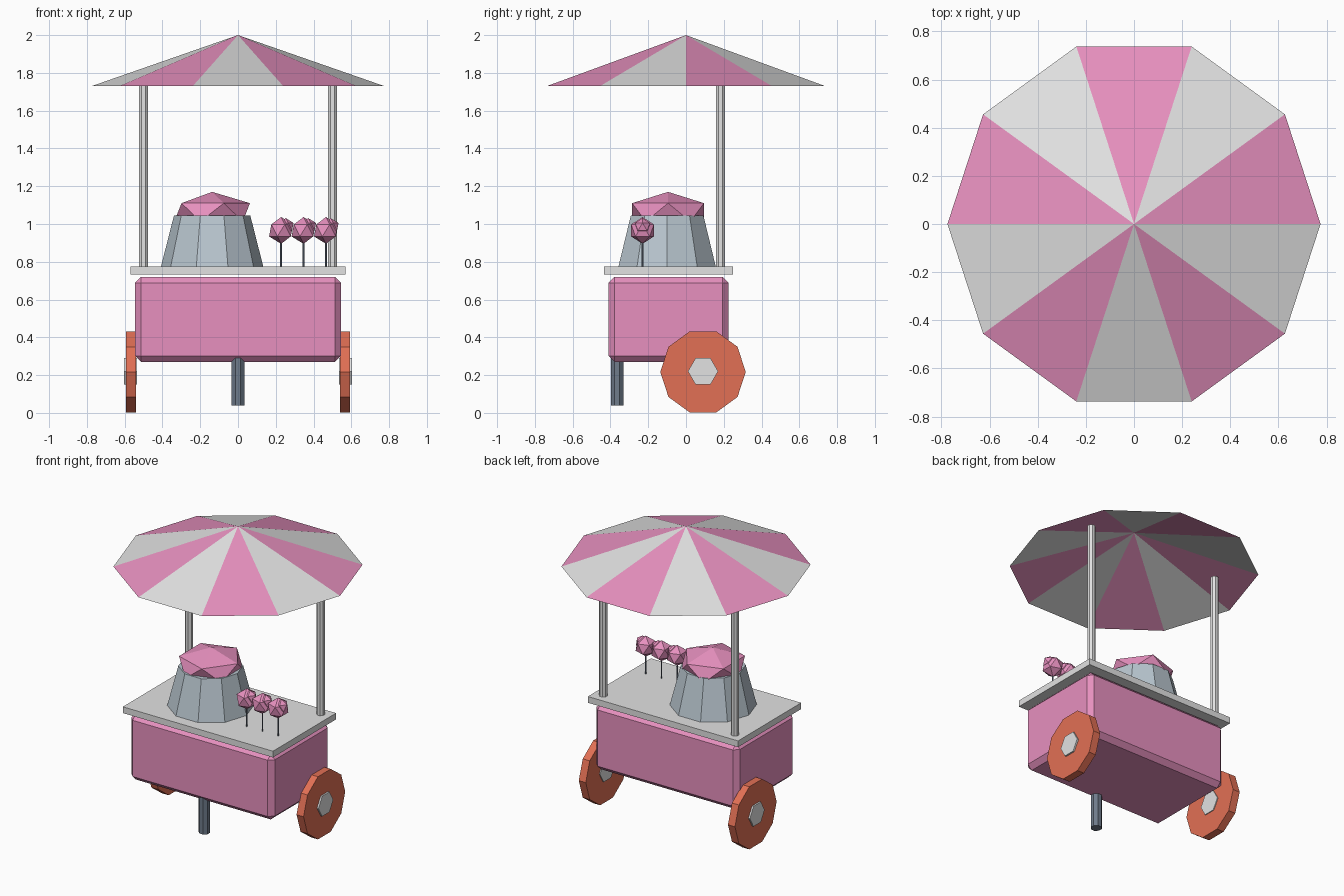
import bpy
import bmesh
from math import cos, sin, pi
from mathutils import Matrix, Vector

if "Cube" in bpy.data.objects:
    bpy.data.objects.remove(bpy.data.objects["Cube"], do_unlink=True)


def material(name, r, g, b):
    mat = bpy.data.materials.new(name)
    mat.use_nodes = True
    mat.diffuse_color = (r, g, b, 1)
    mat.node_tree.nodes["Principled BSDF"].inputs["Base Color"].default_value = (r, g, b, 1)
    return mat


PINK = material("candy pink", 0.80, 0.28, 0.52)
WHITE = material("off white", 0.76, 0.76, 0.76)
ORANGE = material("wheel orange", 0.76, 0.16, 0.09)
STEEL = material("pale steel", 0.48, 0.56, 0.62)
DARK = material("dark steel", 0.16, 0.20, 0.26)


def add_object(name, bm, *mats):
    bmesh.ops.recalc_face_normals(bm, faces=bm.faces[:])
    mesh = bpy.data.meshes.new(name)
    bm.to_mesh(mesh)
    bm.free()
    for mat in mats:
        mesh.materials.append(mat)
    obj = bpy.data.objects.new(name, mesh)
    bpy.context.collection.objects.link(obj)
    return obj


def frustum(name, mat, sides, r_low, r_high, base, length, axis="z", turn=0.0):
    """Flat-sided tapered cylinder starting at base and running along z or x."""
    bm = bmesh.new()
    rings = []
    for r, h in ((r_low, 0), (r_high, length)):
        ring = []
        for i in range(sides):
            a = 2 * pi * i / sides + turn
            u, v = r * cos(a), r * sin(a)
            offset = Vector((u, v, h)) if axis == "z" else Vector((h, u, v))
            ring.append(bm.verts.new(Vector(base) + offset))
        rings.append(ring)
    low, high = rings
    for i in range(sides):
        j = (i + 1) % sides
        bm.faces.new((low[i], low[j], high[j], high[i]))
    bm.faces.new(low)
    bm.faces.new(high)
    return add_object(name, bm, mat)


def box(name, mat, low, high, chamfer=0.0):
    low, high = Vector(low), Vector(high)
    bm = bmesh.new()
    bmesh.ops.create_cube(bm, size=1, matrix=Matrix.Translation((low + high) / 2)
                          @ Matrix.Diagonal((*(high - low), 1)))
    if chamfer:
        bmesh.ops.bevel(bm, geom=bm.edges[:], offset=chamfer, segments=1, affect="EDGES")
    return add_object(name, bm, mat)


def lump(name, mat, *balls):
    """Faceted balls, each given as centre and radii."""
    bm = bmesh.new()
    for centre, radii in balls:
        bmesh.ops.create_icosphere(bm, subdivisions=1, radius=1,
                                   matrix=Matrix.Translation(centre) @ Matrix.Diagonal((*radii, 1)))
    return add_object(name, bm, mat)


# Cart body, counter and front prop leg
box("cart_body", PINK, (-0.545, -0.41, 0.27), (0.545, 0.225, 0.72), chamfer=0.032)
box("counter_top", WHITE, (-0.57, -0.435, 0.732), (0.57, 0.25, 0.775))
frustum("front_leg", DARK, 8, 0.036, 0.036, (0, -0.365, 0.04), 0.26, turn=pi / 8)

# Wheels, hubs and canopy posts on both sides
for side, s in (("left", 1), ("right", -1)):
    frustum(side + "_wheel", ORANGE, 10, 0.226, 0.226, (s * 0.54, 0.09, 0.217), s * 0.053, axis="x")
    frustum(side + "_hub", WHITE, 6, 0.08, 0.08, (s * 0.534, 0.09, 0.22), s * 0.07, axis="x")
    frustum(side + "_post", WHITE, 8, 0.026, 0.026, (s * 0.5, 0.183, 0.77), 1.01, turn=pi / 8)

# Open striped canopy
bm = bmesh.new()
apex = bm.verts.new((0, 0, 2))
rim = [bm.verts.new((0.775 * cos(i * pi / 5), 0.775 * sin(i * pi / 5), 1.73)) for i in range(10)]
for i in range(10):
    panel = bm.faces.new((rim[i], rim[(i + 1) % 10], apex))
    panel.material_index = i % 2
add_object("canopy", bm, PINK, WHITE)

# Floss drum with a heap of candy
frustum("floss_drum", STEEL, 10, 0.272, 0.202, (-0.137, -0.1, 0.77), 0.275)
lump("floss_heap", PINK, ((-0.137, -0.095, 1.062), (0.224, 0.224, 0.108)))

# Candy floss on sticks
for i in range(3):
    x, y = 0.228 + 0.119 * i, -0.23
    frustum(f"candy_stick_{i + 1}", DARK, 6, 0.005, 0.005, (x, y, 0.77), 0.17)
    lump(f"candy_ball_{i + 1}", PINK,
         ((x, y, 0.966), (0.071, 0.071, 0.071)),
         ((x + 0.025, y, 0.985), (0.046, 0.046, 0.046)))
